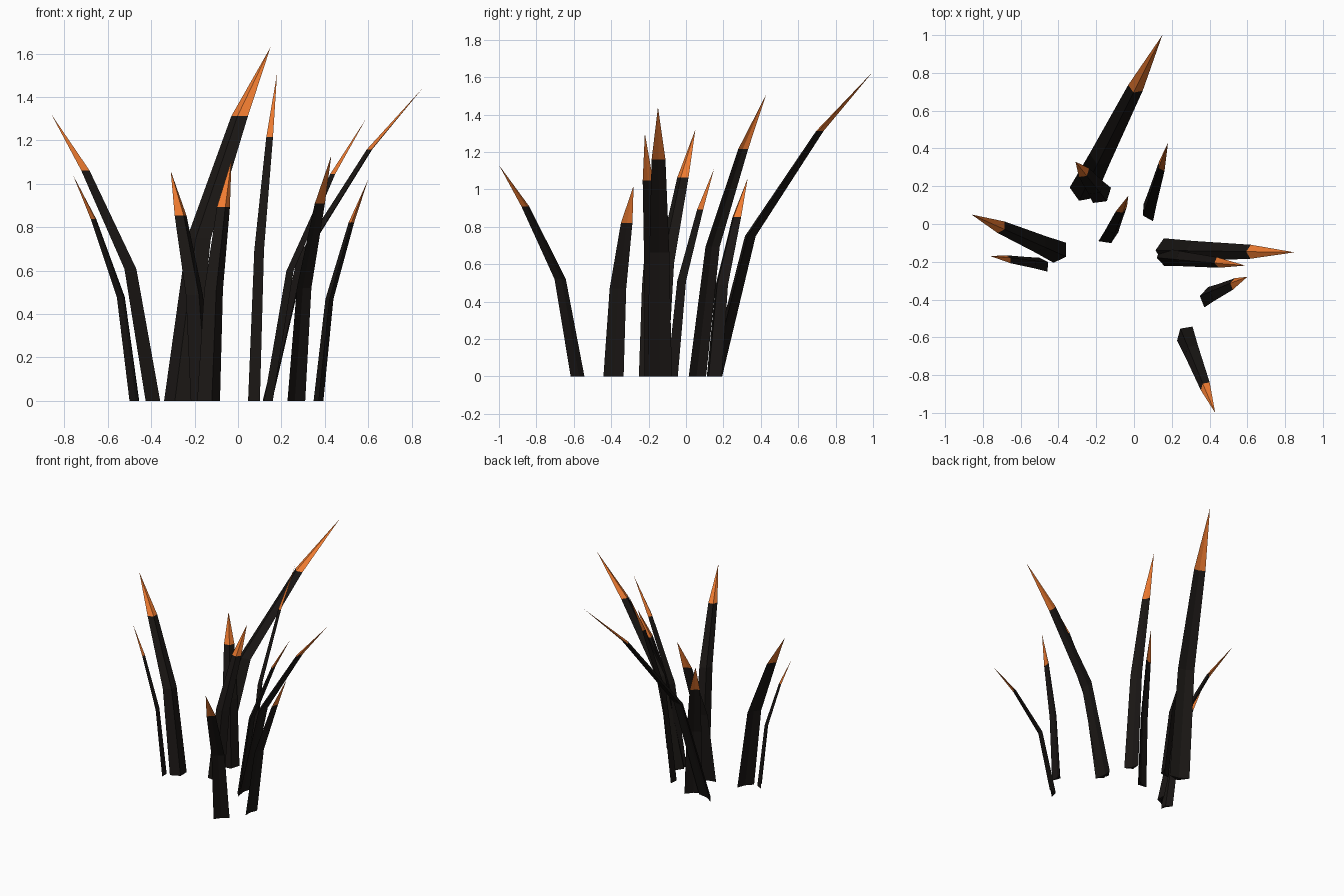
import bpy, bmesh
from math import radians, cos, sin
from mathutils import Vector

if "Cube" in bpy.data.objects:
    bpy.data.objects.remove(bpy.data.objects["Cube"])


def material(name, rgb):
    m = bpy.data.materials.new(name)
    m.diffuse_color = (*rgb, 1)
    m.use_nodes = True
    m.node_tree.nodes["Principled BSDF"].inputs["Base Color"].default_value = m.diffuse_color
    return m


charred = material("charred", (0.01, 0.008, 0.007))
ember = material("ember", (0.87, 0.2, 0.03))

# Shared blade profile: (height fraction, lean fraction, width scale)
RINGS = [(0, 0, 1), (0.46, 0.22, 0.82), (0.805, 0.66, 0.57)]


def blade(name, base, tip, width, angle):
    """Folded grass blade: ridge on the back, shallow groove on the leaning side."""
    base, tip = Vector((*base, 0)), Vector(tip)
    lean = tip - base
    side = Vector((cos(radians(angle)), sin(radians(angle)), 0))
    front = Vector((-side.y, side.x, 0))
    if front.dot(lean) < 0:
        side, front = -side, -front
    section = [(-0.5, 0.12), (0, -0.2), (0.5, 0.12), (0, 0.02)]

    bm = bmesh.new()
    rings = []
    for h, l, s in RINGS:
        c = Vector((base.x + lean.x * l, base.y + lean.y * l, tip.z * h))
        rings.append([bm.verts.new(c + (side * u + front * v) * width * s)
                      for u, v in section])
    point = bm.verts.new(tip)
    bm.faces.new(rings[0][::-1])
    for lo, hi in zip(rings, rings[1:]):
        for i in range(4):
            j = (i + 1) % 4
            bm.faces.new((lo[i], lo[j], hi[j], hi[i]))
    # Glowing tip
    for i in range(4):
        f = bm.faces.new((rings[-1][i], rings[-1][(i + 1) % 4], point))
        f.material_index = 1
    bmesh.ops.recalc_face_normals(bm, faces=bm.faces)
    me = bpy.data.meshes.new(name)
    bm.to_mesh(me)
    bm.free()
    me.materials.append(charred)
    me.materials.append(ember)
    bpy.context.collection.objects.link(bpy.data.objects.new(name, me))


# Blades: base xy, tip xyz, width, direction of the width
BLADES = [
    ((-0.28, 0.15), (0.15, 1.00, 1.63), 0.145, -22),
    ((-0.16, 0.14), (-0.31, 0.33, 1.06), 0.125, 40),
    ((0.065, 0.055), (0.18, 0.43, 1.51), 0.105, -62),
    ((-0.13, -0.08), (-0.03, 0.15, 1.11), 0.115, 24),
    ((-0.38, -0.16), (-0.86, 0.05, 1.32), 0.125, 58),
    ((-0.47, -0.21), (-0.76, -0.17, 1.04), 0.085, 120),
    ((0.14, -0.14), (0.85, -0.15, 1.44), 0.13, 88),
    ((0.14, -0.175), (0.59, -0.22, 1.30), 0.10, 100),
    ((0.37, -0.385), (0.60, -0.28, 1.02), 0.11, 79),
    ((0.26, -0.57), (0.43, -1.00, 1.13), 0.11, 42),
]
for n, args in enumerate(BLADES, 1):
    blade(f"grass_blade_{n}", *args)
